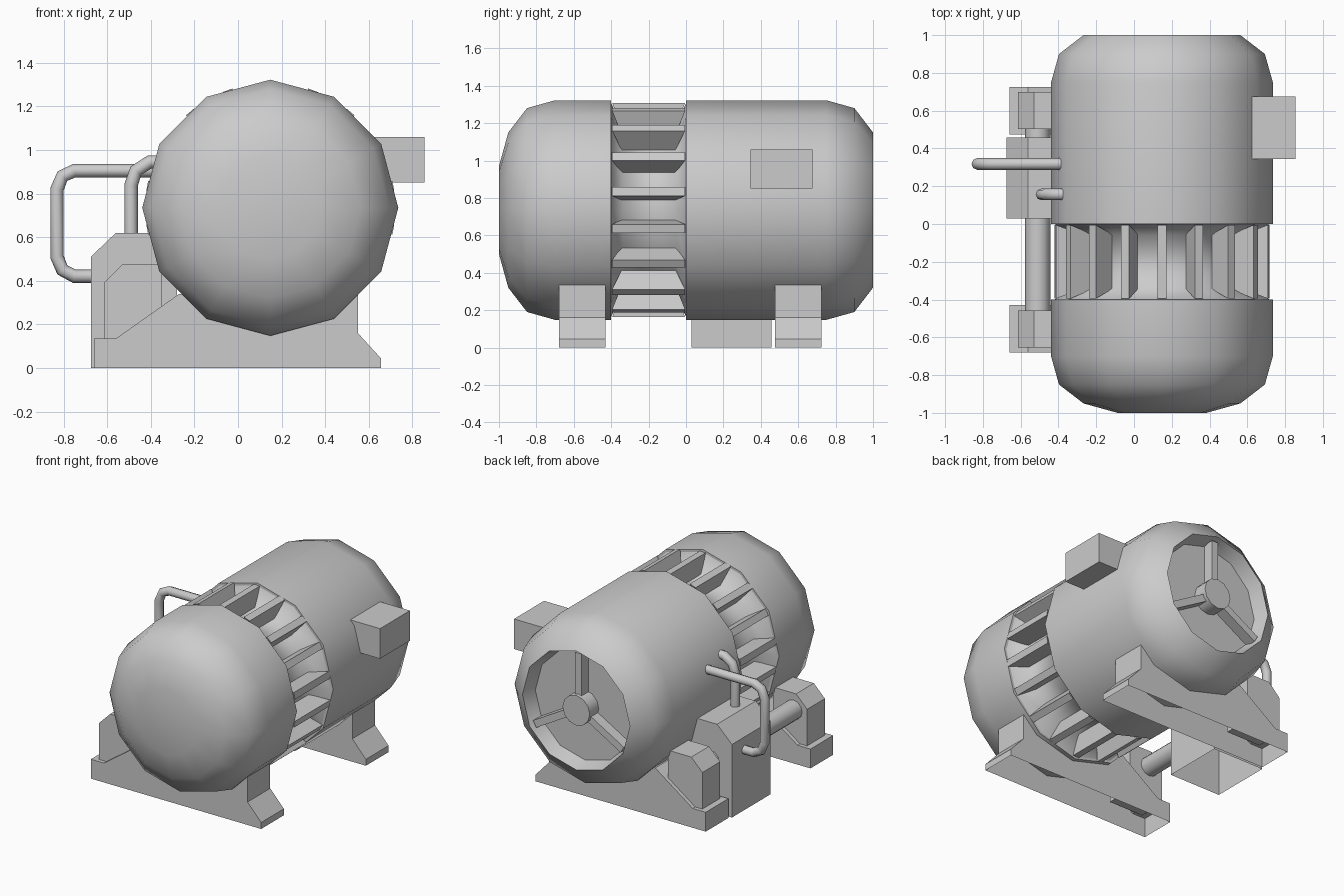
import bpy, bmesh, math
from mathutils import Matrix, Vector

cube = bpy.data.objects.get("Cube")
if cube:
    bpy.data.objects.remove(cube, do_unlink=True)

metal = bpy.data.materials.new("grey metal")
metal.use_nodes = True
GREY = (0.6, 0.6, 0.6, 1)
metal.diffuse_color = GREY
metal.node_tree.nodes["Principled BSDF"].inputs["Base Color"].default_value = GREY

CX, CZ = 0.148, 0.735   # axis of the drum
SIDES = 12


def finish(name, bm, angle=None):
    bmesh.ops.remove_doubles(bm, verts=bm.verts, dist=0.0001)
    bmesh.ops.recalc_face_normals(bm, faces=bm.faces)
    mesh = bpy.data.meshes.new(name)
    bm.to_mesh(mesh)
    bm.free()
    mesh.materials.append(metal)
    obj = bpy.data.objects.new(name, mesh)
    bpy.context.collection.objects.link(obj)
    if angle:
        bpy.ops.object.select_all(action='DESELECT')
        obj.select_set(True)
        bpy.context.view_layer.objects.active = obj
        bpy.ops.object.shade_smooth_by_angle(angle=math.radians(angle))
    return obj


def lathe(name, profile, angle, x=CX, z=CZ):
    """Turn (y, radius) points around an axis along y."""
    bm = bmesh.new()
    verts = [bm.verts.new((x, y, z + r)) for y, r in profile]
    edges = [bm.edges.new(p) for p in zip(verts, verts[1:])]
    bmesh.ops.spin(bm, geom=verts + edges, cent=(x, 0, z), axis=(0, 1, 0),
                   angle=math.tau, steps=SIDES, use_duplicate=False)
    return finish(name, bm, angle)


def slab(name, outline, y0, y1, open_bottom=False):
    """Extrude an (x, z) outline along y."""
    bm = bmesh.new()
    face = bm.faces.new([bm.verts.new((x, y0, z)) for x, z in outline])
    ext = bmesh.ops.extrude_face_region(bm, geom=[face], use_keep_orig=True)
    moved = [v for v in ext["geom"] if isinstance(v, bmesh.types.BMVert)]
    bmesh.ops.translate(bm, verts=moved, vec=(0, y1 - y0, 0))
    if open_bottom:
        low = [f for f in bm.faces if all(v.co.z < 0.001 for v in f.verts)]
        bmesh.ops.delete(bm, geom=low, context='FACES_ONLY')
    return finish(name, bm)


def radial_plates(name, outline, thickness, count):
    """Repeat a (y, radius) plate around the drum axis."""
    bm = bmesh.new()
    for i in range(count):
        turn = Matrix.Translation((CX, 0, CZ)) @ Matrix.Rotation(math.tau * i / count, 4, 'Y')
        rings = [[bm.verts.new(turn @ Vector((s * thickness / 2, y, r))) for y, r in outline]
                 for s in (-1, 1)]
        for ring in rings:
            bm.faces.new(ring)
        for k in range(len(outline)):
            j = k - 1
            bm.faces.new((rings[0][j], rings[0][k], rings[1][k], rings[1][j]))
    return finish(name, bm)


def pipe(name, path, y, radius=0.031):
    """Sweep a round section along an (x, z) path."""
    curve = bpy.data.curves.new(name, 'CURVE')
    curve.dimensions = '3D'
    curve.bevel_depth = radius
    curve.bevel_resolution = 2
    curve.use_fill_caps = True
    spline = curve.splines.new('POLY')
    spline.points.add(len(path) - 1)
    for p, (x, z) in zip(spline.points, path):
        p.co = (x, y, z, 1)
    curve.materials.append(metal)
    obj = bpy.data.objects.new(name, curve)
    bpy.context.collection.objects.link(obj)


# Drum: domed front, waisted vent section, rear shell with recessed opening
lathe("front_dome", [(-1, 0), (-1, 0.235), (-0.95, 0.415), (-0.85, 0.545),
                     (-0.7, 0.587), (-0.4, 0.587), (-0.4, 0.56)], 40)
lathe("vent_core", [(-0.4, 0.57), (-0.34, 0.45), (-0.06, 0.45), (0, 0.57)], 70)
lathe("rear_shell", [(0, 0.56), (0, 0.587), (0.75, 0.587), (0.9, 0.545),
                     (1, 0.415), (0.9, 0.385), (0.9, 0)], 40)
radial_plates("cooling_fins", [(-0.395, 0.573), (-0.005, 0.573),
                               (-0.055, 0.44), (-0.345, 0.44)], 0.047, 18)

# Rear hub and its three spokes
lathe("rear_hub", [(0.88, 0.105), (1, 0.105), (1, 0)], 40)
radial_plates("rear_spokes", [(0.89, 0.08), (0.975, 0.08), (0.975, 0.39), (0.89, 0.39)], 0.05, 3)

# Outlet box on the side
slab("outlet_box", [(0.6, 0.85), (0.855, 0.85), (0.855, 1.06), (0.6, 1.06)], 0.345, 0.675)

# Two feet, each carrying a bearing block
FOOT = [(-0.66, 0), (0.655, 0), (0.655, 0.045), (0.55, 0.16), (0.55, 0.34),
        (-0.27, 0.34), (-0.56, 0.135), (-0.66, 0.135)]
BEARING = [(-0.615, 0.13), (-0.35, 0.13), (-0.35, 0.475), (-0.53, 0.475), (-0.615, 0.39)]
for side, y in (("front", -0.555), ("rear", 0.6)):
    slab(side + "_foot", FOOT, y - 0.125, y + 0.125, open_bottom=True)
    slab(side + "_bearing_block", BEARING, y - 0.098, y + 0.098)

# Side housing and drive shaft
slab("side_housing", [(-0.675, 0), (-0.28, 0), (-0.28, 0.62), (-0.56, 0.62), (-0.675, 0.51)],
     0.03, 0.457, open_bottom=True)
lathe("drive_shaft", [(-0.5, 0.067), (0.55, 0.067)], 40, x=-0.51, z=0.36)

# Bent pipes
pipe("outer_pipe", [(-0.3, 0.905), (-0.75, 0.905), (-0.805, 0.88), (-0.83, 0.82),
                    (-0.83, 0.51), (-0.805, 0.45), (-0.75, 0.421), (-0.64, 0.421)], 0.318)
pipe("inner_pipe", [(-0.49, 0.58), (-0.49, 0.84), (-0.468, 0.905), (-0.405, 0.945),
                    (-0.3, 0.945)], 0.157)
